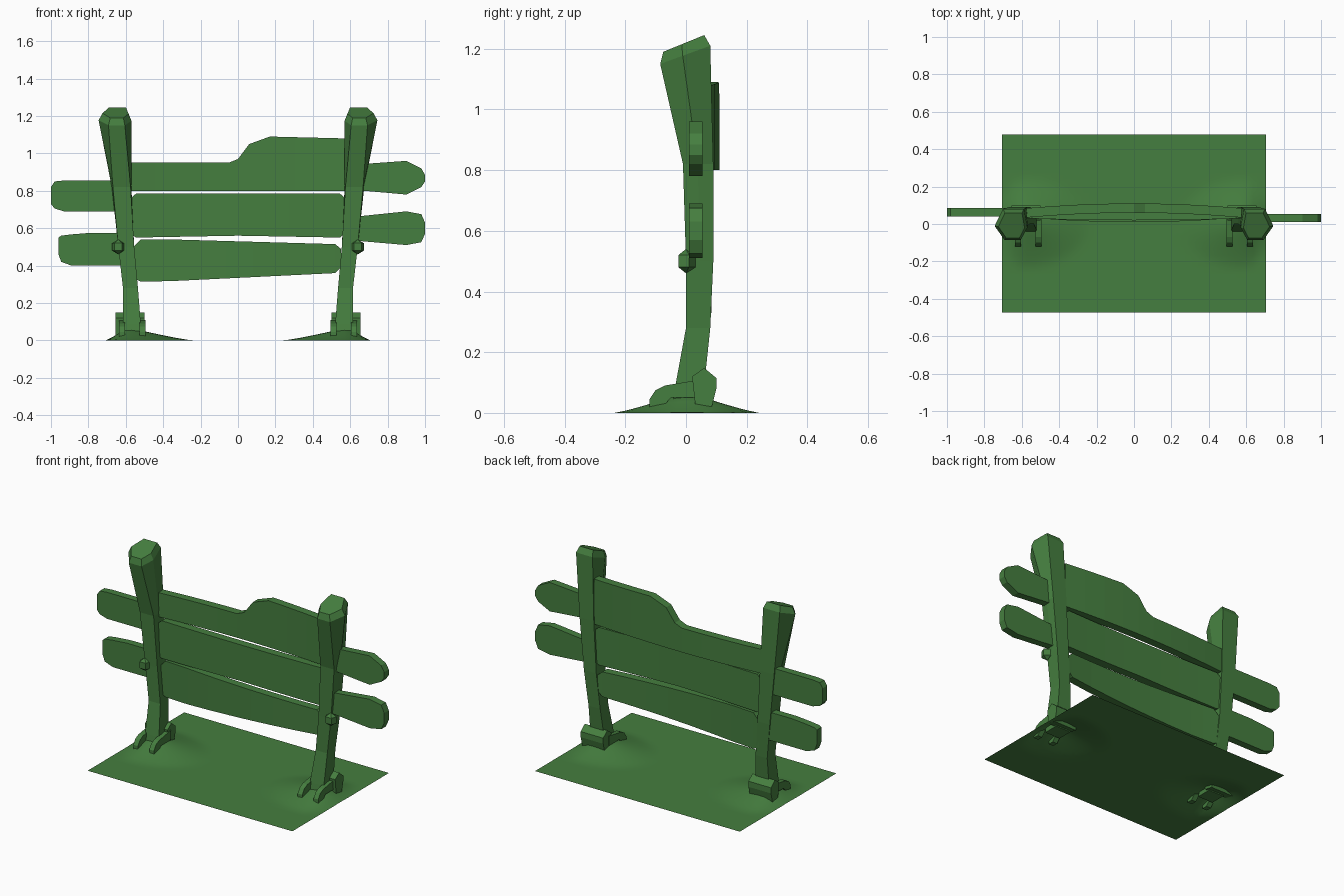
import bpy
import bmesh
import math

cube = bpy.data.objects.get("Cube")
if cube:
    bpy.data.objects.remove(cube, do_unlink=True)

green = bpy.data.materials.new("leaf_green")
green.use_nodes = True
COLOUR = (0.06, 0.21, 0.05, 1)
green.diffuse_color = COLOUR
green.node_tree.nodes["Principled BSDF"].inputs["Base Color"].default_value = COLOUR


def finish(name, bm, closed=True):
    if closed:
        bmesh.ops.recalc_face_normals(bm, faces=bm.faces[:])
    mesh = bpy.data.meshes.new(name)
    bm.to_mesh(mesh)
    bm.free()
    mesh.materials.append(green)
    obj = bpy.data.objects.new(name, mesh)
    bpy.context.collection.objects.link(obj)
    return obj


def loft(name, rings):
    """Skin a list of equal-sized rings and cap both ends."""
    bm = bmesh.new()
    loops = [[bm.verts.new(p) for p in ring] for ring in rings]
    n = len(loops[0])
    for a, b in zip(loops, loops[1:]):
        for i in range(n):
            j = (i + 1) % n
            bm.faces.new((a[i], a[j], b[j], b[i]))
    bm.faces.new(loops[0])
    bm.faces.new(loops[-1])
    return finish(name, bm)


def plank(name, columns, y, thick, bow=0.0, half=0.57):
    """Board along x from (x, bottom, top) columns, bowed in y."""
    rings = []

    def add(x, lo, hi):
        yc = y + bow * (1 - (x / half) ** 2)
        f, b = yc - thick / 2, yc + thick / 2
        rings.append([(x, f, lo), (x, b, lo), (x, b, hi), (x, f, hi)])

    for p, q in zip(columns, columns[1:]):
        steps = max(1, math.ceil((q[0] - p[0]) / 0.15)) if bow else 1
        for k in range(steps):
            add(*[u + (v - u) * k / steps for u, v in zip(p, q)])
    add(*columns[-1])
    loft(name, rings)


# Boards between the posts
plank("top_board", [(-0.575, 0.80, 0.95), (-0.05, 0.80, 0.95), (0, 0.80, 0.97),
                    (0.06, 0.80, 1.05), (0.17, 0.80, 1.09), (0.575, 0.80, 1.08)],
      0.06, 0.05, 0.025)
plank("middle_board", [(-0.575, 0.57, 0.76), (-0.545, 0.55, 0.785), (0, 0.56, 0.785),
                       (0.545, 0.55, 0.785), (0.575, 0.575, 0.76)],
      0.055, 0.05, -0.01)
plank("bottom_board", [(-0.56, 0.335, 0.50), (-0.52, 0.315, 0.54), (-0.36, 0.317, 0.54),
                       (0.52, 0.36, 0.515), (0.55, 0.39, 0.49)],
      0.06, 0.05, -0.025)

# Board ends outside the posts
plank("right_upper_end", [(-1, 0.73, 0.82), (-0.98, 0.705, 0.85), (-0.93, 0.69, 0.855),
                          (-0.60, 0.69, 0.855)], 0.062, 0.045)
plank("right_lower_end", [(-0.96, 0.46, 0.55), (-0.945, 0.42, 0.56), (-0.89, 0.40, 0.567),
                          (-0.79, 0.40, 0.575), (-0.59, 0.40, 0.575)], 0.062, 0.045)
plank("left_upper_end", [(0.62, 0.805, 0.94), (0.90, 0.78, 0.96), (0.98, 0.82, 0.92),
                         (1, 0.85, 0.885)], 0.032, 0.045)
plank("left_lower_end", [(0.61, 0.535, 0.66), (0.90, 0.51, 0.69), (0.98, 0.525, 0.675),
                         (1, 0.57, 0.63)], 0.032, 0.045)

# Post cross-sections: u runs inner to outer, v runs front to back
BOX = [(0, 0.5), (0, 0), (1, 0), (1, 0.5), (1, 1), (0, 1)]
HEX = [(0, 0.4), (0.2, 0), (0.7, 0), (1, 0.45), (0.75, 1), (0.1, 1)]
# z, rise to back, inner x, outer x, front y, back y, hexagon share
LEVELS = [(0.02, 0, 0.51, 0.615, -0.045, 0.05, 0),
          (0.09, 0, 0.52, 0.615, -0.035, 0.06, 0),
          (0.28, 0, 0.535, 0.615, 0, 0.08, 0),
          (0.50, 0, 0.555, 0.64, 0, 0.09, 0),
          (0.82, 0, 0.57, 0.675, -0.01, 0.09, 0.2),
          (1.15, 0.06, 0.57, 0.745, -0.085, 0.08, 1),
          (1.19, 0.055, 0.585, 0.725, -0.075, 0.06, 1)]


def extrude_x(name, profile, x0, x1):
    loft(name, [[(x, y, z) for y, z in profile] for x in (x0, x1)])


for side, s in (("left", 1), ("right", -1)):
    rings = []
    for z, rise, xi, xo, yf, yb, mix in LEVELS:
        ring = []
        for b, h in zip(BOX, HEX):
            u, v = (p + (q - p) * mix for p, q in zip(b, h))
            ring.append((s * (xi + (xo - xi) * u), yf + (yb - yf) * v, z + rise * v))
        rings.append(ring)
    loft(side + "_post", rings)

    # Knot on the front of the post
    bm = bmesh.new()
    bmesh.ops.create_uvsphere(bm, u_segments=5, v_segments=3, radius=0.04)
    for vert in bm.verts:
        vert.co.x += s * 0.64
        vert.co.y = vert.co.y * 0.9
        vert.co.z += 0.5
    finish(side + "_knot", bm)

    # Foot: rounded block behind, two arched prongs in front
    extrude_x(side + "_foot_block",
              [(0.03, 0.03), (0.02, 0.12), (0.06, 0.148), (0.1, 0.115), (0.1, 0.08), (0.085, 0.02)],
              s * 0.5, s * 0.655)
    for part, x in (("inner", 0.495), ("outer", 0.605)):
        extrude_x(f"{side}_{part}_prong",
                  [(-0.085, 0.01), (-0.12, 0.01), (-0.12, 0.045), (-0.1, 0.075),
                   (-0.07, 0.09), (0.05, 0.11), (0.05, 0.05), (-0.05, 0.05)],
                  s * x, s * (x + 0.032))

# Ground sheet with a low mound around each post
bm = bmesh.new()
bmesh.ops.create_grid(bm, x_segments=42, y_segments=28, size=1)
for vert in bm.verts:
    x, y = vert.co.x * 0.705, vert.co.y * 0.475
    dx = abs(x) - 0.59
    reach = 0.12 if dx > 0 else 0.35
    d = min(1, math.hypot(dx / reach, y / 0.24))
    vert.co = (x, y + 0.003, 0.07 * (1 - d) ** 1.2)
ground = finish("ground_sheet", bm, closed=False)
ground.data.shade_smooth()
